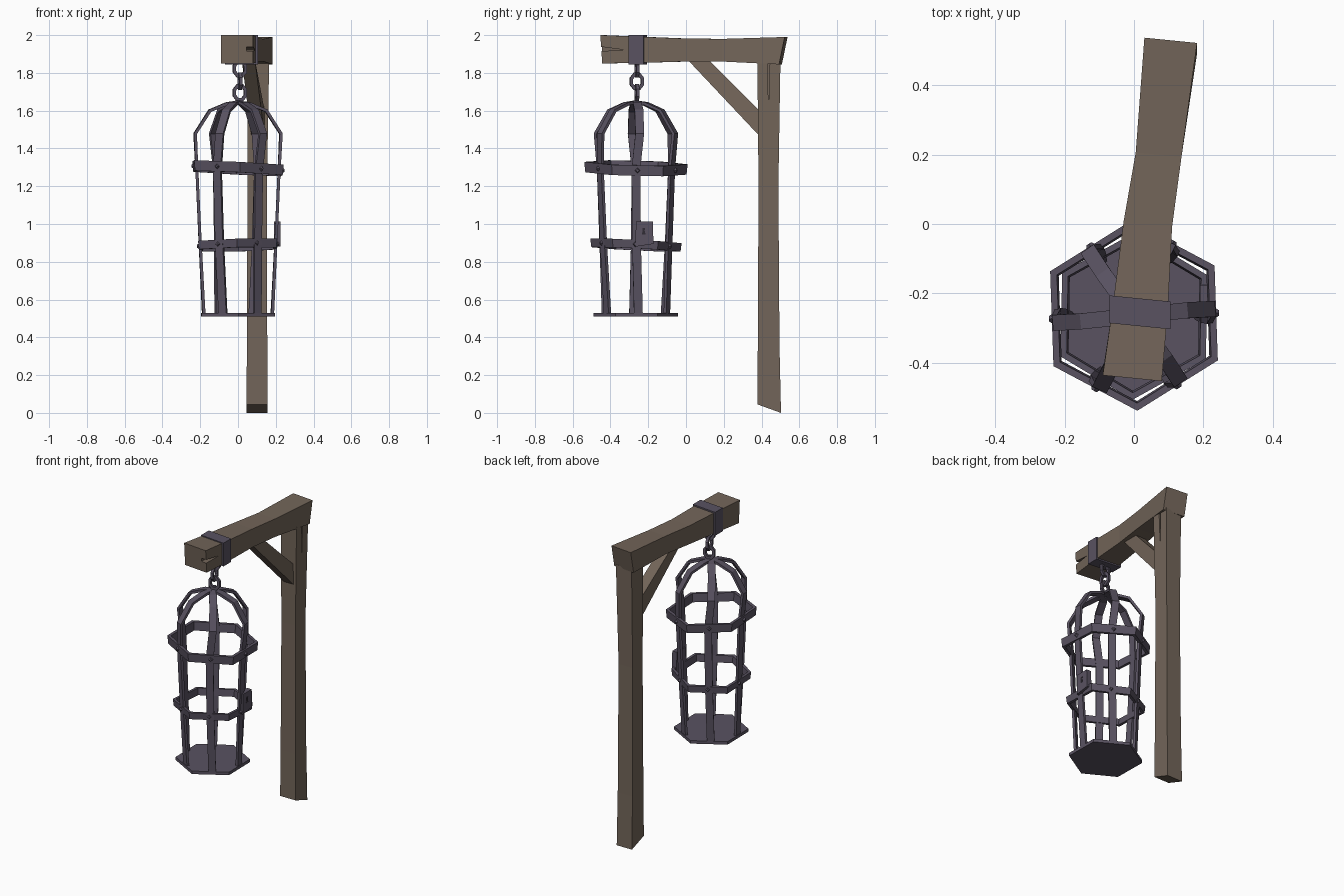
import bpy, bmesh
from math import sin, cos, radians, pi
from mathutils import Vector, Matrix

if "Cube" in bpy.data.objects:
    bpy.data.objects.remove(bpy.data.objects["Cube"])


def material(name, rgb):
    m = bpy.data.materials.new(name)
    m.use_nodes = True
    m.diffuse_color = (*rgb, 1)
    m.node_tree.nodes["Principled BSDF"].inputs["Base Color"].default_value = (*rgb, 1)
    return m


WOOD = material("weathered wood", (0.17, 0.13, 0.10))
IRON = material("dark iron", (0.10, 0.085, 0.12))
HOLE = material("keyhole shadow", (0.03, 0.025, 0.035))
CENTRE = Vector((0, -0.265, 0))


def finish(name, bm, mat):
    bmesh.ops.recalc_face_normals(bm, faces=bm.faces)
    me = bpy.data.meshes.new(name)
    bm.to_mesh(me)
    bm.free()
    me.materials.append(mat)
    ob = bpy.data.objects.new(name, me)
    bpy.context.scene.collection.objects.link(ob)
    return ob


def loft(name, sections, mat, closed=False):
    """Skin a list of equal point loops, capped or joined end to end."""
    bm = bmesh.new()
    loops = [[bm.verts.new(p) for p in s] for s in sections]
    n = len(loops[0])
    pairs = list(zip(loops, loops[1:]))
    if closed:
        pairs.append((loops[-1], loops[0]))
    else:
        bm.faces.new(loops[0])
        bm.faces.new(loops[-1])
    for a, b in pairs:
        for i in range(n):
            j = (i + 1) % n
            bm.faces.new((a[i], a[j], b[j], b[i]))
    return finish(name, bm, mat)


def carve(ob, cutter):
    """Cut the wedge out of the timber and discard the wedge."""
    mod = ob.modifiers.new("crack", "BOOLEAN")
    mod.operation, mod.object, mod.solver = "DIFFERENCE", cutter, "EXACT"
    dg = bpy.context.evaluated_depsgraph_get()
    me = bpy.data.meshes.new_from_object(ob.evaluated_get(dg))
    ob.modifiers.clear()
    ob.data = me
    bpy.data.objects.remove(cutter)


# Beam: hewn timber, waisted in the middle, skewed ends
def beam_section(y, x0, x1, z0, z1, lean=0.0):
    xc = (x0 + x1) / 2
    return [(x, y - 0.1 * (x - xc) + (lean if z == z1 else 0), z)
            for x, z in ((x0, z0), (x1, z0), (x1, z1), (x0, z1))]


beam = loft("beam", [
    beam_section(-0.435, -0.09, 0.08, 1.85, 2.0, -0.01),
    beam_section(-0.25, -0.062, 0.097, 1.853, 1.992),
    beam_section(0.0, -0.03, 0.11, 1.86, 1.982),
    beam_section(0.2, 0.005, 0.137, 1.86, 1.98),
    beam_section(0.5, 0.03, 0.182, 1.845, 1.99, 0.03)], WOOD)
carve(beam, loft("beam_crack", [
    [(x, -0.5, 1.912), (x, -0.5, 1.945), (x, -0.33, 1.922)] for x in (0.045, 0.2)], WOOD))


# Post: slightly uneven, with a sloping foot
def post_section(x0, x1, y0, y1, z, slope=0.0):
    return [(x0, y0, z + slope), (x1, y0, z + slope), (x1, y1, z), (x0, y1, z)]


post = loft("post", [
    post_section(0.045, 0.157, 0.378, 0.503, 0.0, 0.045),
    post_section(0.047, 0.155, 0.38, 0.495, 0.35),
    post_section(0.05, 0.153, 0.384, 0.489, 1.2),
    post_section(0.05, 0.165, 0.378, 0.5, 1.86)], WOOD)
carve(post, loft("post_crack", [
    [(x, 0.43, 1.9), (x, 0.445, 1.9), (x, 0.437, 1.62)] for x in (0.14, 0.2)], WOOD))

# Diagonal brace between beam and post
loft("brace", [
    [(0.02, 0.01, 1.868), (0.09, 0.01, 1.868), (0.09, 0.12, 1.868), (0.02, 0.12, 1.868)],
    [(0.07, 0.385, 1.47), (0.14, 0.385, 1.47), (0.14, 0.385, 1.605), (0.07, 0.385, 1.605)]], WOOD)

# Iron strap around the beam
loft("beam_strap", [beam_section(y, -0.07, 0.106, 1.845, 2.0) for y in (-0.295, -0.215)], IRON)


# Chain links, alternating direction
def link(name, z, turn, radius, stretch):
    sections = []
    for i in range(8):
        a = 2 * pi * (i + 0.5) / 8
        loop = []
        for k in range(4):
            b = pi / 2 * k + pi / 4
            r = radius + 0.012 * cos(b)
            p = Vector((r * cos(a), 0.012 * sin(b), stretch * r * sin(a)))
            loop.append(Matrix.Rotation(turn, 3, "Z") @ p + CENTRE + Vector((0.01, 0.005, z)))
        sections.append(loop)
    loft(name, sections, IRON, closed=True)


for i, z in enumerate((1.822, 1.755, 1.695)):
    link("chain_link_%d" % (i + 1), z, radians(90 * (i % 2) + 8), 0.032, 1.25)


# Cage bars: flat strips bent into a dome, twisted slightly
PROFILE = [(0.008, 1.645, 6), (0.06, 1.637, 6), (0.15, 1.6, 6), (0.228, 1.478, 5),
           (0.218, 1.29, 0), (0.2, 0.89, 1), (0.182, 0.525, 4)]


def bar(name, angle):
    sections = []
    last = len(PROFILE) - 1
    for i, (r, z, twist) in enumerate(PROFILE):
        a = radians(angle + twist)
        out, side = Vector((cos(a), sin(a), 0)), Vector((-sin(a), cos(a), 0))
        p, q = PROFILE[max(i - 1, 0)], PROFILE[min(i + 1, last)]
        along = (out * (q[0] - p[0]) + Vector((0, 0, q[1] - p[1]))).normalized()
        normal = side.cross(along)
        mid = CENTRE + out * r + Vector((0, 0, z))
        w = 0.012 if i == 0 else 0.023
        sections.append([mid + side * w * s + normal * 0.008 * t
                         for s, t in ((-1, -1), (1, -1), (1, 1), (-1, 1))])
    loft(name, sections, IRON)


for i in range(6):
    bar("cage_bar_%d" % (i + 1), 60 * i)


# Hexagonal hoops, slightly tilted, riveted at each bar
def hoop(name, z, radius, height, thick, tilt_x, tilt_y, turn):
    def place(r, a, h):
        x, y = r * cos(a), r * sin(a)
        return CENTRE + Vector((x, y, z + h + tilt_x * x + tilt_y * y))

    sections = []
    for i in range(6):
        a = radians(60 * i + 30 + turn)
        sections.append([place(r, a, h) for r, h in (
            (radius - 0.006, -height / 2), (radius, height / 2),
            (radius - thick, height / 2), (radius - thick - 0.006, -height / 2))])
    loft(name, sections, IRON, closed=True)
    for i in range(6):
        a = radians(60 * i + turn)
        bm = bmesh.new()
        bmesh.ops.create_cone(bm, cap_ends=True, segments=4, radius1=0.018, radius2=0.008,
                              depth=0.016)
        face_out = Vector((cos(a), sin(a), 0)).to_track_quat("Z", "Y").to_matrix().to_4x4()
        spot = place(radius * cos(pi / 6), a, 0)
        bm.transform(Matrix.Translation(spot) @ face_out)
        finish("%s_rivet_%d" % (name, i + 1), bm, IRON)


hoop("upper_hoop", 1.295, 0.274, 0.055, 0.022, -0.05, -0.025, 2)
hoop("lower_hoop", 0.888, 0.242, 0.045, 0.02, 0.025, -0.05, -1)

# Hexagonal floor plate
loft("cage_floor", [[CENTRE + Vector((0.224 * cos(a), 0.224 * sin(a), z))
                     for a in (radians(60 * i + 31) for i in range(6))]
                    for z in (0.51, 0.53)], IRON)


# Lock plate with a keyhole
def plate(name, x0, x1, outline, mat):
    loft(name, [[(x, y, z) for y, z in outline] for x in (x0, x1)], mat)


plate("lock", 0.19, 0.224, [(-0.268, 0.88), (-0.172, 0.895), (-0.176, 1.013), (-0.265, 1.013)], IRON)
plate("keyhole", 0.222, 0.226, [(-0.234, 0.945), (-0.214, 0.945), (-0.219, 0.965), (-0.216, 0.98),
                               (-0.232, 0.98), (-0.229, 0.965)], HOLE)
